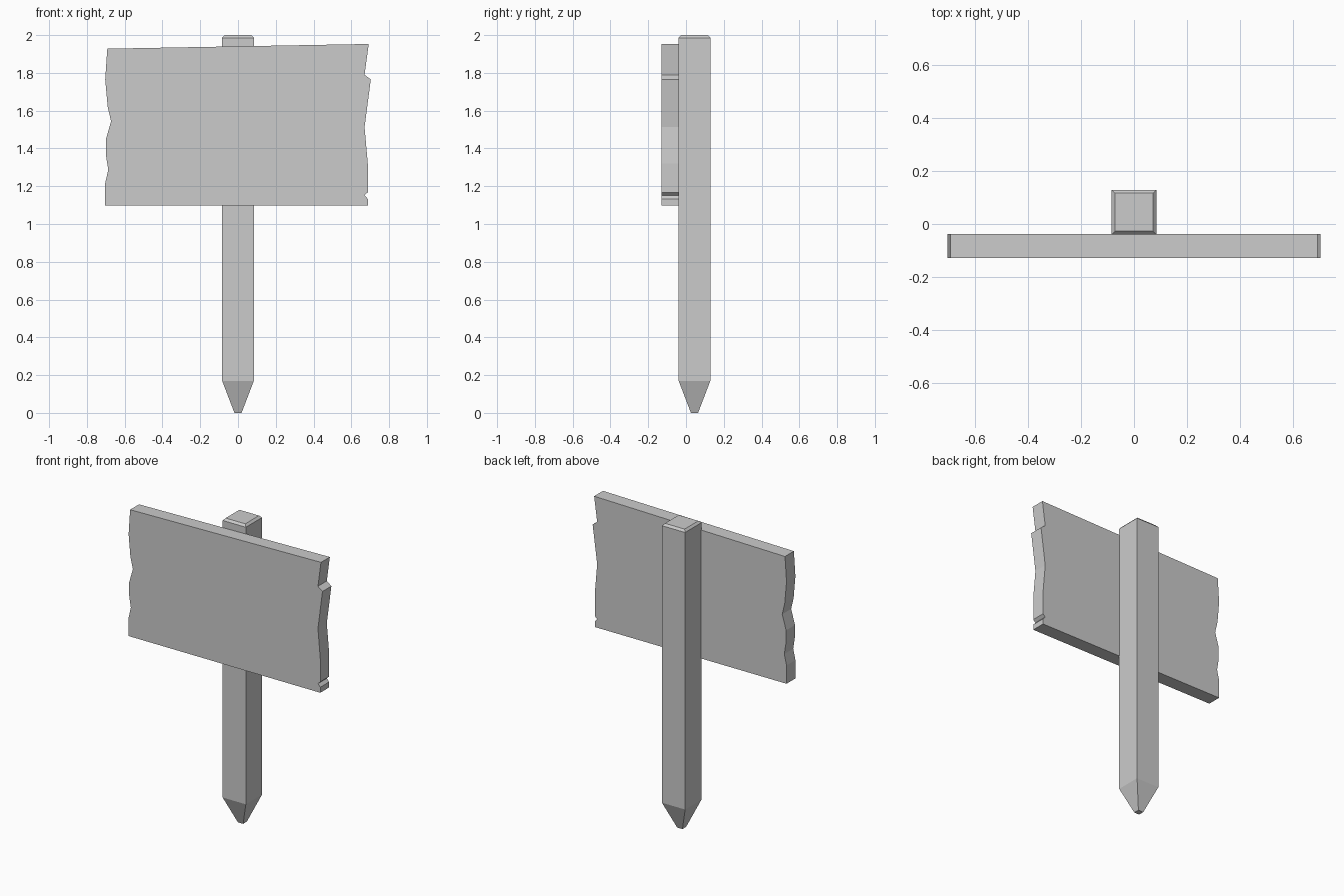
import bpy, bmesh

if "Cube" in bpy.data.objects:
    bpy.data.objects.remove(bpy.data.objects["Cube"])

wood = bpy.data.materials.new("plain grey")
wood.diffuse_color = (0.6, 0.6, 0.6, 1)
wood.use_nodes = True
wood.node_tree.nodes["Principled BSDF"].inputs["Base Color"].default_value = wood.diffuse_color


def make_object(name, bm):
    bmesh.ops.recalc_face_normals(bm, faces=bm.faces)
    mesh = bpy.data.meshes.new(name)
    bm.to_mesh(mesh)
    bm.free()
    mesh.materials.append(wood)
    obj = bpy.data.objects.new(name, mesh)
    bpy.context.collection.objects.link(obj)
    return obj


# Square post: stack of square sections (height, half width), pointed at the foot
bm = bmesh.new()
POST_Y = 0.045
rings = []
for z, h in [(0, 0.019), (0.17, 0.084), (1.986, 0.084), (2.0, 0.071)]:
    rings.append([bm.verts.new((sx * h, POST_Y + sy * h, z))
                  for sx, sy in [(-1, -1), (1, -1), (1, 1), (-1, 1)]])
for a, b in zip(rings, rings[1:]):
    for i in range(4):
        j = (i + 1) % 4
        bm.faces.new((a[i], a[j], b[j], b[i]))
bm.faces.new(rings[0])
bm.faces.new(rings[-1])
make_object("post", bm)

# Sign board: outline with ragged ends, extruded backwards to the post
left_end = [(-0.692, 1.928), (-0.703, 1.765), (-0.69, 1.62), (-0.672, 1.544),
            (-0.70, 1.446), (-0.70, 1.37), (-0.687, 1.287), (-0.703, 1.217),
            (-0.703, 1.097)]
right_end = [(0.687, 1.097), (0.687, 1.133), (0.67, 1.152), (0.687, 1.168),
             (0.687, 1.32), (0.67, 1.513), (0.703, 1.765), (0.67, 1.79),
             (0.692, 1.953)]
bm = bmesh.new()
face = bm.faces.new([bm.verts.new((x, -0.129, z)) for x, z in left_end + right_end])
out = bmesh.ops.extrude_face_region(bm, geom=[face], use_keep_orig=True)
back = [v for v in out["geom"] if isinstance(v, bmesh.types.BMVert)]
bmesh.ops.translate(bm, verts=back, vec=(0, 0.092, 0))
make_object("sign_board", bm)
